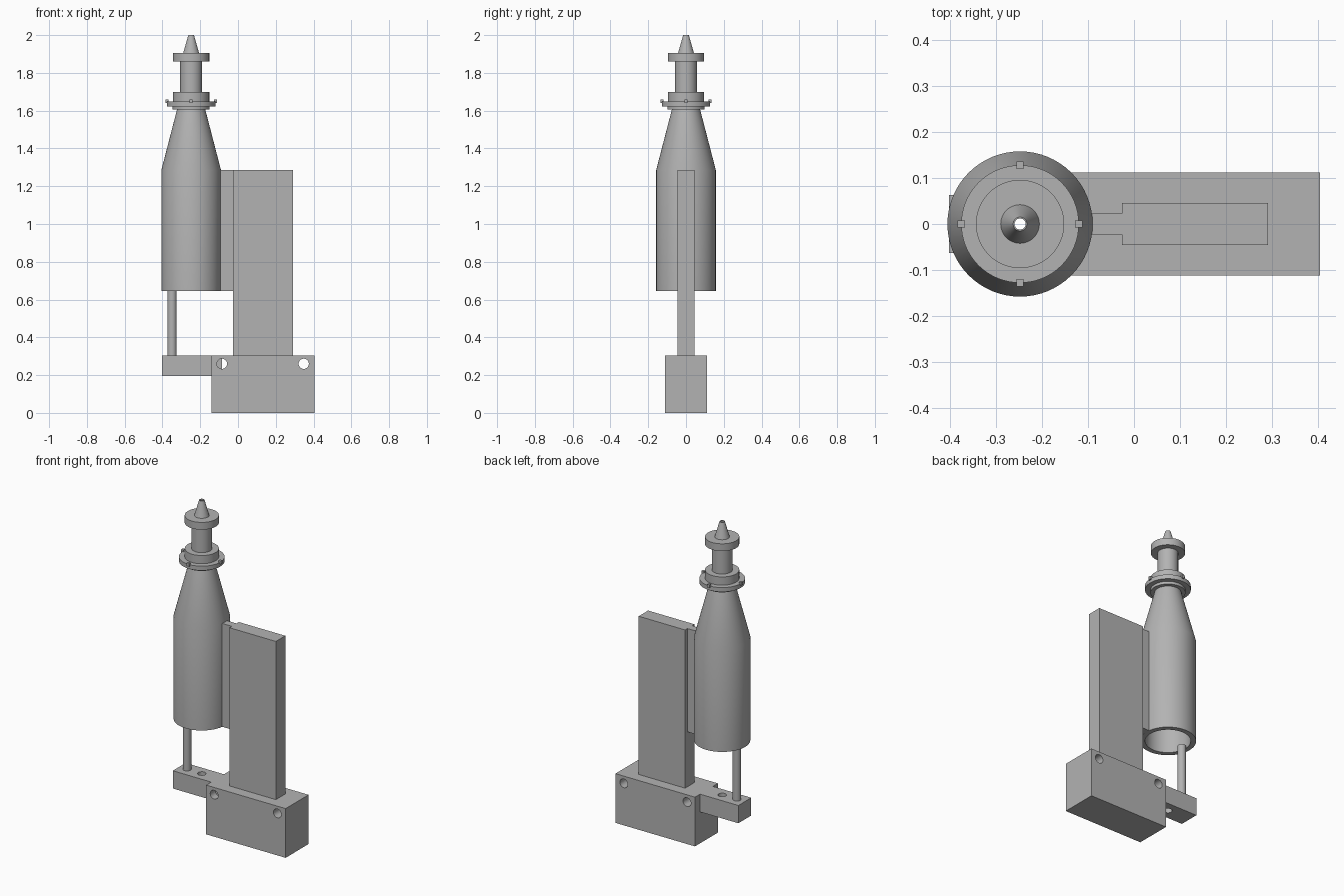
import bpy, bmesh, math
from mathutils import Matrix, Vector

cube = bpy.data.objects.get("Cube")
if cube:
    bpy.data.objects.remove(cube, do_unlink=True)

AXIS = -0.248      # x of the bottle centre line
BASE_TOP = 0.305

grey = bpy.data.materials.new("plain_grey")
grey.use_nodes = True
colour = (0.45, 0.45, 0.45, 1)
grey.diffuse_color = colour
grey.node_tree.nodes["Principled BSDF"].inputs["Base Color"].default_value = colour


def finish(name, bm, smooth=False):
    bmesh.ops.recalc_face_normals(bm, faces=bm.faces)
    mesh = bpy.data.meshes.new(name)
    bm.to_mesh(mesh)
    bm.free()
    mesh.materials.append(grey)
    obj = bpy.data.objects.new(name, mesh)
    bpy.context.collection.objects.link(obj)
    if smooth:
        bpy.ops.object.select_all(action="DESELECT")
        obj.select_set(True)
        bpy.context.view_layer.objects.active = obj
        bpy.ops.object.shade_smooth_by_angle(angle=math.radians(20))
    return obj


def box(name, low, high):
    low, high = Vector(low), Vector(high)
    bm = bmesh.new()
    bmesh.ops.create_cube(bm, size=1, matrix=Matrix.Translation((low + high) / 2)
                          @ Matrix.Diagonal((*(high - low), 1)))
    return finish(name, bm)


def cylinder(name, centre, radius, length, along_y=False, smooth=False):
    bm = bmesh.new()
    turn = Matrix.Rotation(math.pi / 2, 4, "X") if along_y else Matrix()
    bmesh.ops.create_cone(bm, cap_ends=True, segments=32, radius1=radius, radius2=radius,
                          depth=length, matrix=Matrix.Translation(centre) @ turn)
    return finish(name, bm, smooth)


def drill(obj, cutter):
    cutter.hide_render = True
    cutter.hide_set(True)
    mod = obj.modifiers.new("hole", "BOOLEAN")
    mod.operation = "DIFFERENCE"
    mod.solver = "EXACT"
    mod.object = cutter
    bpy.context.view_layer.objects.active = obj
    bpy.ops.object.modifier_apply(modifier=mod.name)
    bpy.data.objects.remove(cutter, do_unlink=True)


def lathe(name, profile, steps=64):
    """Spin a closed (radius, height) outline around the bottle axis."""
    bm = bmesh.new()
    verts = [bm.verts.new((AXIS + r, 0, z)) for r, z in profile]
    edges = [bm.edges.new((v, verts[i - 1])) for i, v in enumerate(verts)]
    bmesh.ops.spin(bm, geom=verts + edges, cent=(AXIS, 0, 0), axis=(0, 0, 1),
                   angle=math.tau, steps=steps)
    bmesh.ops.remove_doubles(bm, verts=bm.verts, dist=0.0001)
    return finish(name, bm, smooth=True)


# Hollow bottle with collar, neck and nozzle: outside going up, bore going down
outside = [(0.158, 0.645), (0.158, 1.285), (0.075, 1.605), (0.098, 1.605),
           (0.098, 1.622), (0.128, 1.622), (0.128, 1.649), (0.096, 1.649),
           (0.096, 1.70), (0.058, 1.70), (0.058, 1.86), (0.096, 1.86),
           (0.096, 1.905), (0.042, 1.905), (0.015, 2.0)]
inside = [(0.012, 2.0), (0.012, 1.605), (0.05, 1.605), (0.128, 1.285), (0.128, 0.645)]
lathe("bottle", outside + inside)

# Four small lugs on the collar rim
for i in range(4):
    a = i * math.pi / 2
    x, y = AXIS + 0.128 * math.cos(a), 0.128 * math.sin(a)
    box(f"collar_lug_{i + 1}", (x - 0.008, y - 0.008, 1.64), (x + 0.008, y + 0.008, 1.66))

# Base block with two cross holes
base = box("base_block", (-0.14, -0.112, 0), (0.405, 0.112, BASE_TOP))
for x in (-0.085, 0.348):
    drill(base, cylinder("hole_cutter", (x, 0, 0.26), 0.027, 0.5, along_y=True))

# Side arm with a vertical hole under the bottle, and its support rod
arm = box("side_arm", (-0.403, -0.063, 0.195), (-0.085, 0.063, BASE_TOP))
drill(arm, cylinder("hole_cutter", (AXIS, 0, 0.25), 0.024, 0.5))
cylinder("support_rod", (-0.349, 0, 0.475), 0.024, 0.35, smooth=True)

# Upright plate and the thin web joining it to the bottle
box("upright_plate", (-0.026, -0.046, BASE_TOP), (0.292, 0.046, 1.285))
box("joining_web", (-0.1, -0.023, 0.645), (-0.026, 0.023, 1.285))
